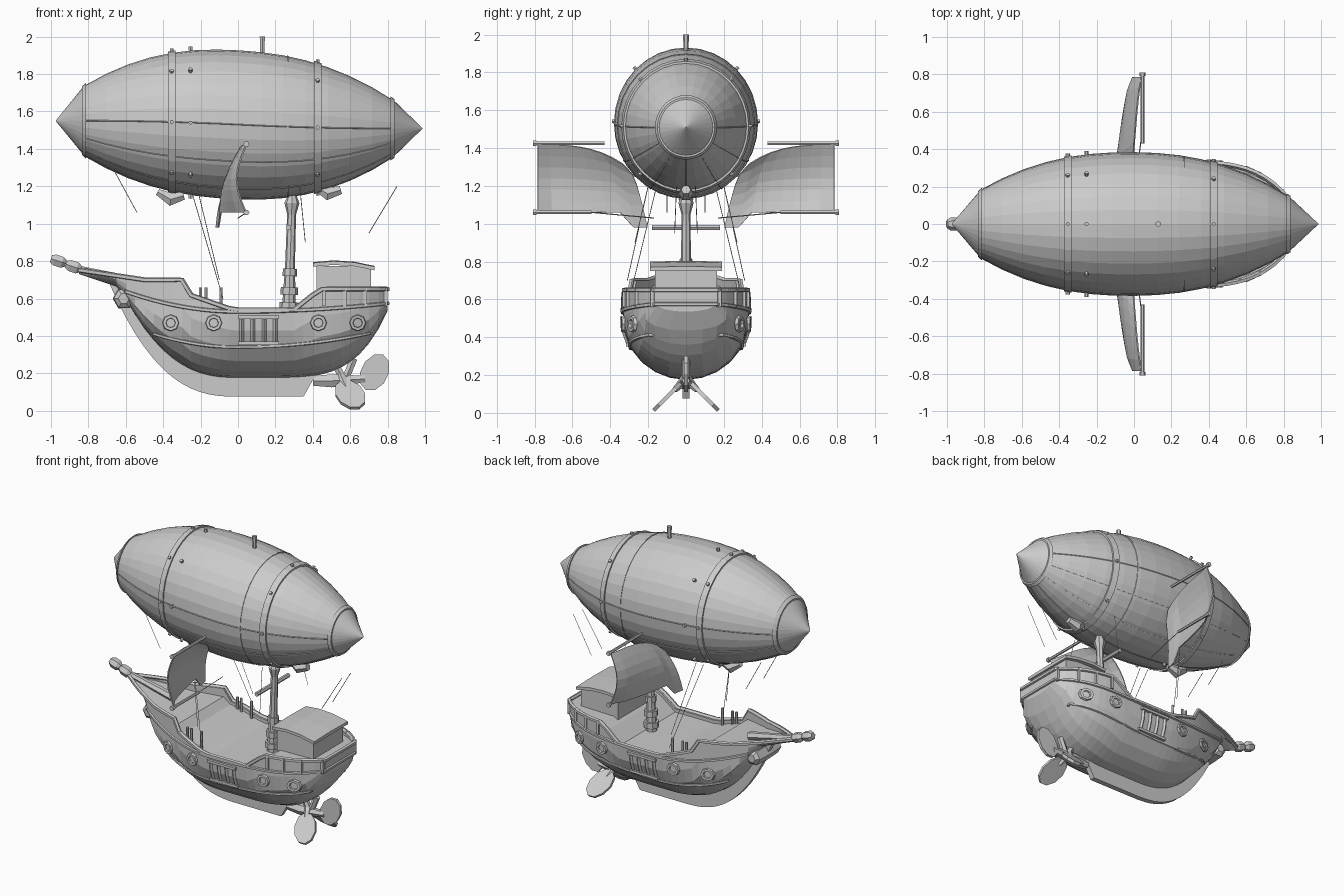
import bpy, bmesh, math
from mathutils import Vector

cube = bpy.data.objects.get("Cube")
if cube:
    bpy.data.objects.remove(cube)

GREY = (0.6, 0.6, 0.6, 1)
grey = bpy.data.materials.new("plain grey")
grey.use_nodes = True
grey.diffuse_color = GREY
grey.node_tree.nodes["Principled BSDF"].inputs["Base Color"].default_value = GREY


def finish(name, bm):
    bmesh.ops.recalc_face_normals(bm, faces=bm.faces)
    mesh = bpy.data.meshes.new(name)
    bm.to_mesh(mesh)
    bm.free()
    mesh.materials.append(grey)
    part = bpy.data.objects.new(name, mesh)
    bpy.context.scene.collection.objects.link(part)
    return part


def loft(name, rings, closed=True, join=False):
    """Skin a row of equal-length point rings, capped unless joined end to end."""
    bm = bmesh.new()
    rows = [[bm.verts.new(point) for point in ring] for ring in rings]
    count = len(rows[0])
    following = rows[1:] + rows[:1] if join else rows[1:]
    for lower, upper in zip(rows, following):
        for i in range(count if closed else count - 1):
            j = (i + 1) % count
            bm.faces.new((lower[i], lower[j], upper[j], upper[i]))
    if closed and not join:
        bm.faces.new(rows[0])
        bm.faces.new(rows[-1])
    return finish(name, bm)


def circle(sides):
    """Cosine and sine pairs around a full turn."""
    angles = [math.tau * k / sides for k in range(sides)]
    return [(math.cos(a), math.sin(a)) for a in angles]


def tube(name, points, *radii, sides=6):
    """Round bar along a path, with one radius or one for each point."""
    points = [Vector(p) for p in points]
    if len(radii) == 1:
        radii = radii * len(points)
    span = points[-1] - points[0]
    upright = abs(span.z) > 0.8 * span.length
    reference = Vector((1, 0, 0)) if upright else Vector((0, 0, 1))
    rings = []
    for i, (point, radius) in enumerate(zip(points, radii)):
        along = points[min(i + 1, len(points) - 1)] - points[max(i - 1, 0)]
        across = along.cross(reference).normalized()
        third = along.cross(across).normalized()
        rings.append([point + radius * (c * across + s * third) for c, s in circle(sides)])
    return loft(name, rings)


def plate(name, outline, offset):
    """Flat outline thickened to both sides by an offset."""
    outline = [Vector(p) for p in outline]
    offset = Vector(offset)
    return loft(name, [[p - offset for p in outline], [p + offset for p in outline]])


def box(name, center, size):
    x, y, z = center
    half = [d / 2 for d in size]
    outline = [(x + i * half[0], y + j * half[1], z) for i, j in ((-1, -1), (1, -1), (1, 1), (-1, 1))]
    return plate(name, outline, (0, 0, half[2]))


def steps(start, end, size=0.05):
    count = round((end - start) / size)
    return [start + (end - start) * k / count for k in range(count + 1)]


# Balloon envelope: a spindle, fuller towards the bow, with a straight cone at each tip
CONE, TIP = 0.83, 0.98


def envelope_radius(x):
    body = max(-CONE, min(CONE, x))
    radius = 0.395 * (1 - (abs(body + 0.03) / 1.05) ** 2.3)
    return radius * min(1, (TIP - abs(x)) / (TIP - CONE)) + 0.002


def skin(x, c, s, lift=0.0):
    radius = envelope_radius(x) + lift
    droop = 0.05 * x * (1 - 0.6 * abs(x))
    return Vector((x + 0.006, 0.96 * radius * c, 1.53 - droop + radius * s))


def around(x, lift=0.0):
    return [skin(x, c, s, lift) for c, s in circle(32)]


def band(name, x, width, height):
    edges = ((-width, -0.01), (-width, height), (width, height), (width, -0.01))
    loft(name, [around(x + dx, lift) for dx, lift in edges], join=True)


body_steps = steps(-CONE, CONE, 0.12)
loft("balloon", [around(x) for x in [-TIP] + body_steps + [TIP]])
for x in (-CONE, CONE - 0.01):
    band("cone_band", x, 0.01, 0.01)
for x in (-0.36, 0.42):
    band("balloon_band", x, 0.02, 0.01)
band("balloon_seam_ring", 0.26, 0.005, 0.003)
for c, s in circle(12):
    if s < 0.1:
        tube("balloon_seam", [skin(x, c, s) for x in body_steps], 0.003, sides=4)
for x in (-0.36, -0.26, 0.42):
    for c, s in circle(8):
        tube("balloon_stud", [skin(x, c, s), skin(x, c, s, 0.022)], 0.011)
tube("top_vent", [(0.13, 0, 1.9), (0.13, 0, 2)], 0.012, 0.016)
for x, z in ((-0.36, 1.13), (0.48, 1.16)):
    tube("keel_bracket", [(x - 0.07, 0, z + 0.04), (x, 0, z), (x + 0.07, 0, z + 0.02)], 0.02, 0.04, 0.025)


# Hull shape rules along its length
def bow_rise(x):
    return 1.6 * max(0, -x) ** 2.6


def stern_rise(x):
    return (max(0, x) / 0.8) ** 5


def bottom(x):
    return min(0.175 + bow_rise(x), 0.45 - 0.33 * x) if x < 0 else 0.175 + 0.36 * stern_rise(x)


def beam(x):
    return 0.335 * (1 - (max(0, -x) / 0.87) ** 1.8 - stern_rise(x) / 2)


def rail(x):
    """Height of the rail: raised bow, low waist, raised stern."""
    if x < -0.27:
        return 0.7 + 0.15 * max(0, -0.5 - x)
    if x < 0.2:
        return max(0.54, 0.53 - 0.35 * x)
    return min(0.65, max(0.54, 0.54 + 0.8 * (x - 0.3)))


def side(x, z):
    """Half width of the hull at a given place."""
    low = bottom(x)
    level = (z - low) / (max(0.5, low + 0.05) - low)
    level = min(1, max(0, level))
    return beam(x) * math.sqrt(1 - (1 - level) ** 2)


def hull_ring(x):
    low, top = bottom(x), rail(x)
    heights = [low + (top - low) * (k / 6) ** 2 for k in range(1, 7)]
    half = [(side(x, z), z) for z in heights]
    inner = side(x, top) * 0.92
    half += [(inner, top), (inner, top - beam(x) * (0.2 if x < -0.27 else 0.07))]
    return [(x, 0, low)] + [(x, y, z) for y, z in half] + [(x, -y, z) for y, z in reversed(half)]


hull_steps = steps(-0.85, 0.8)
loft("hull", [hull_ring(x) for x in hull_steps])


def strake(name, places, height, radius):
    """Moulding along both flanks and across the stern, at a height given by a rule."""
    flank = [(x, side(x, height(x)), height(x)) for x in places]
    tube(name, flank + [(x, -y, z) for x, y, z in reversed(flank)], radius, sides=5)


strake("top_rail", hull_steps, rail, 0.014)
strake("upper_strake", steps(-0.6, 0.8), lambda x: 0.53 + (0.3 if x < 0 else 0.07) * x * x, 0.012)
strake("lower_strake", steps(-0.45, 0.7), lambda x: 0.34 + (0.35 if x < 0 else 0.15) * x * x, 0.01)


def porthole(x, s):
    z = 0.47
    slope = (side(x + 0.02, z) - side(x - 0.02, z)) / 0.04

    def ring(radius, out):
        return [(x + radius * c, s * (side(x, z) + radius * c * slope + out), z + radius * sn)
                for c, sn in circle(8)]
    loft("porthole", [ring(0.045, 0), ring(0.042, 0.016), ring(0.026, 0.016), ring(0.024, 0.004)])


# Flank details
for s in (1, -1):
    for x in steps(0.46, 0.79, 0.11):
        box("rail_post", (x, s * side(x, 0.6), 0.61), (0.018, 0.02, 0.1))
    for x in (-0.2, -0.17, -0.09):
        tube("belaying_post", [(x, s * 0.28, 0.54), (x, s * 0.28, 0.66)], 0.009)
    for x in (-0.36, -0.13, 0.43, 0.64):
        porthole(x, s)
    for x in steps(0.02, 0.2, 0.06):
        tube("gun_port_bar", [(x, s * side(x, z), z) for z in (0.36, 0.43, 0.5)], 0.012, sides=4)
    for z in (0.36, 0.5):
        box("gun_port_ledge", (0.11, s * side(0.11, z), z), (0.22, 0.03, 0.018))
    tube("bow_medallion", [(-0.61, 0, 0.6), (-0.61, s * 0.12, 0.6), (-0.61, s * 0.14, 0.6)], 0.06, 0.055, 0.03)

# Keel follows the bow curve below the hull
keel_edge = [(x, 0, 0.075 + bow_rise(x)) for x in steps(-0.7, 0.35)]
keel_top = [(x, 0, min(z + 0.14, 0.7)) for x, y, z in reversed(keel_edge)]
plate("keel", keel_edge + [(0.42, 0, 0.2)] + keel_top, (0, 0.018, 0))

# Bowsprit with a knobbed end
tube("bowsprit", [(-0.5, 0, 0.68), (-0.86, 0, 0.76)], 0.03, 0.02)
for x, z in ((-0.88, 0.77), (-0.96, 0.8)):
    tube("bowsprit_knob", [(x + d, 0, z - d / 3) for d in (0.04, 0.02, -0.02, -0.04)], 0.02, 0.035, 0.035, 0.022)


def fin(name, center, length, out, thickness):
    """Rounded blade: half length along x, half reach as a vector, leaning aft."""
    reach = Vector(out)
    outline = [Vector(center) + Vector((length * (c + 0.3 * s), 0, 0)) + reach * s for c, s in circle(10)]
    plate(name, outline, Vector((1, 0, 0)).cross(reach).normalized() * thickness)


# Tail fins around a short shaft
fin("upper_fin", (0.73, 0, 0.205), 0.078, (0, 0, 0.1), 0.01)
for s in (1, -1):
    fin("lower_fin", (0.6, s * 0.1, 0.085), 0.08, (0, s * 0.075, -0.075), 0.01)
    tube("fin_stem", [(0.55, 0, 0.18), (0.58, s * 0.06, 0.12)], 0.03, 0.015)
tube("tail_shaft", [(0.4, 0, 0.16), (0.5, 0, 0.16), (0.68, 0, 0.17)], 0.03, 0.04, 0.02)
for x in (0.5, 0.62):
    tube("shaft_strut", [(x, 0, 0.28), (0.57, 0, 0.16)], 0.022)

# Cabin with a sloping roof
box("cabin", (0.565, 0, 0.685), (0.29, 0.33, 0.18))
roof = [(x, 0, 0.78 - 2 * (x - 0.52) ** 2 / 3) for x in steps(0.4, 0.73, 0.11)]
loft("cabin_roof", [[(x, y, z + dz) for y, dz in ((-0.19, 0), (0.19, 0), (0.19, 0.02), (0, 0.024), (-0.19, 0.02))]
                    for x, y, z in roof])


def mast_point(z):
    return (0.255 + 0.03 * z, 0, z)


# Mast, its collars and yard
tube("mast", [mast_point(z) for z in (0.5, 0.8, 1.05, 1.11, 1.16)], 0.038, 0.026, 0.024, 0.04, 0.02, sides=8)
for z, radius in ((0.56, 0.05), (0.64, 0.046), (0.74, 0.038)):
    tube("mast_collar", [mast_point(z - 0.02), mast_point(z + 0.02)], radius, sides=8)
tube("mast_yard", [(0.27, -0.18, 0.98), (0.27, 0.18, 0.98)], 0.015)


# Side sails billow towards the bow
def sail_point(s, f, t):
    """f runs from the outer edge inward, t from top to bottom."""
    top = 1.42 - 0.1 * f ** 3
    foot = 0.98 if f > 0.75 else 1.06
    x = 0.04 - 0.16 * f ** 0.6 * (0.3 + 0.7 * t) - 0.05 * math.sin(math.pi * t) * (1 - f / 2)
    return (x, s * (0.785 - f * (0.45 + 0.13 * math.sqrt(t))), top + (foot - top) * t)


for s in (1, -1):
    sail = loft("side_sail", [[sail_point(s, f, t) for t in steps(0, 1, 1 / 6)] for f in steps(0, 1, 1 / 8)],
                closed=False)
    sail.modifiers.new("thickness", "SOLIDIFY").thickness = 0.008
    for z, y in ((1.425, 0.43), (1.06, 0.5)):
        tube("sail_yard", [(0.045, s * y, z), (0.045, s * 0.8, z)], 0.01)
        tube("yard_end", [(0.045, s * 0.79, z), (0.045, s * 0.81, z)], 0.016)
    tube("sail_line", [(0.045, s * 0.5, 1.06), (0, s * 0.17, 1.03)], 0.003, sides=4)
    # Rigging lines
    for start, end in (((-0.25, 0.16, 1.18), (-0.08, 0.3, 0.6)), ((-0.22, 0.2, 1.2), (-0.1, 0.31, 0.7)),
                       ((0.33, 0.2, 1.2), (0.36, 0.27, 0.9)), ((-0.66, 0.1, 1.28), (-0.54, 0.1, 1.06)),
                       ((0.85, 0.05, 1.2), (0.7, 0.06, 0.95))):
        tube("rigging_line", [(x, s * y, z) for x, y, z in (start, end)], 0.002, sides=4)
